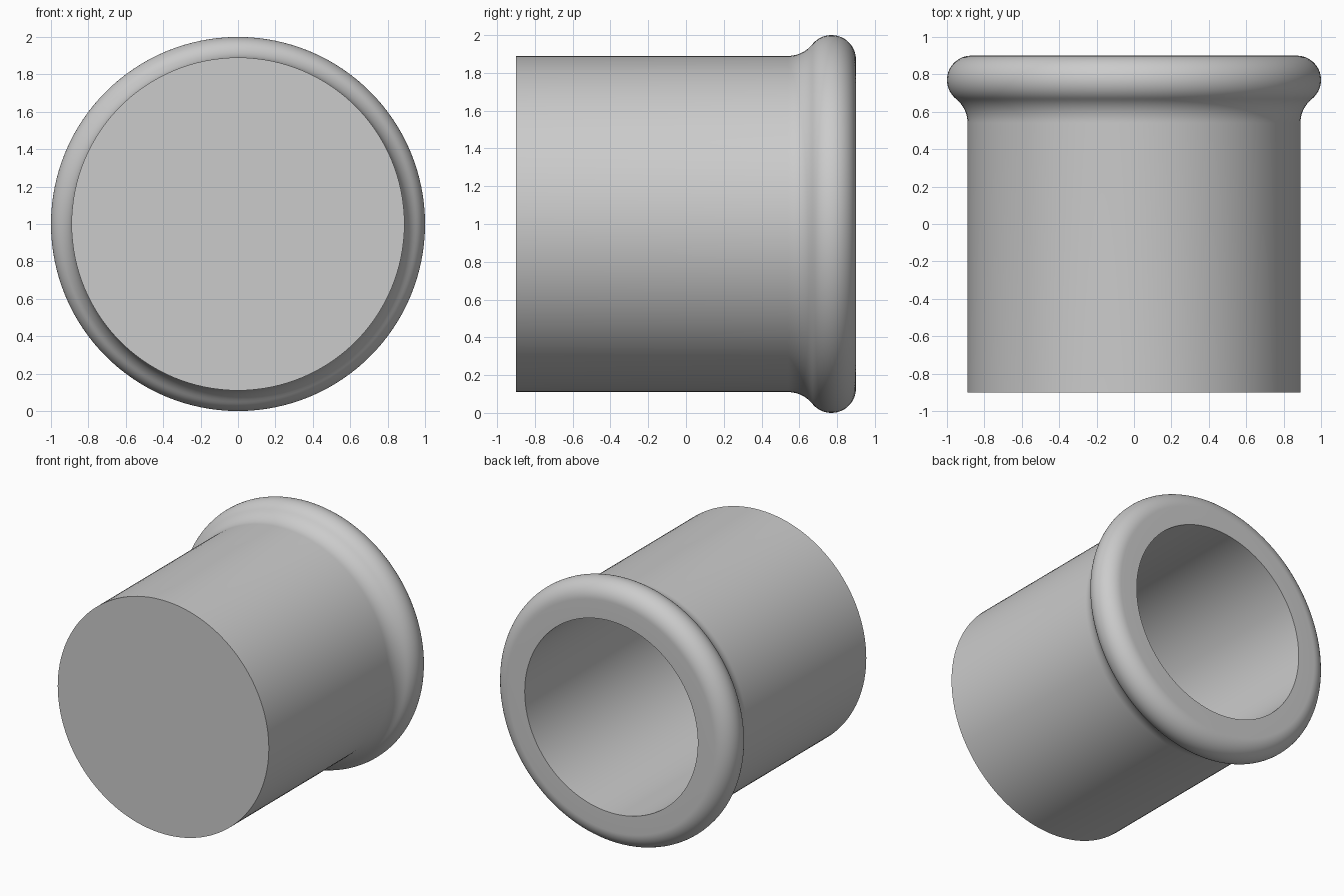
import bpy
import bmesh
from math import sin, cos, pi, hypot, atan2, radians
from mathutils import Vector

cube = bpy.data.objects.get("Cube")
if cube:
    bpy.data.objects.remove(cube, do_unlink=True)

SEGMENTS = 128
WALL_R, BORE_R = 0.89, 0.73          # outside and bore radii
FRONT, BACK = -0.9, 0.9              # ends along y
FLOOR = FRONT + WALL_R - BORE_R      # inside of the closed end
BEAD_R = 0.13
BEAD = (1 - BEAD_R, BACK - BEAD_R)   # bead centre as (radius, y)
FILLET_Y = 0.54                      # where the fillet leaves the wall


def arc(centre, radius, start, end, steps):
    """Points (radius, y) along an arc."""
    angles = [start + (end - start) * i / steps for i in range(steps + 1)]
    return [(centre[0] + radius * cos(a), centre[1] + radius * sin(a)) for a in angles]


# Fillet tangent to both the wall and the bead
step, rise = WALL_R - BEAD[0], BEAD[1] - FILLET_Y
fillet_r = (step**2 + rise**2 - BEAD_R**2) / (2 * (BEAD_R - step))
fillet = (WALL_R + fillet_r, FILLET_Y)
touch = atan2(fillet[1] - BEAD[1], fillet[0] - BEAD[0])

# Profile from the closed end, round the bead, to the bore floor
profile = [(0, FRONT), (WALL_R, FRONT)]
profile += arc(fillet, fillet_r, pi, pi + touch, 10)
profile += arc(BEAD, BEAD_R, touch, pi / 2, 24)[1:]
profile += [(BORE_R, BACK), (BORE_R, FLOOR), (0, FLOOR)]

# Revolve the profile about the y axis
bm = bmesh.new()
verts = [bm.verts.new((r, y, 0)) for r, y in profile]
edges = [bm.edges.new(pair) for pair in zip(verts, verts[1:])]
bmesh.ops.spin(bm, geom=verts + edges, cent=(0, 0, 0), axis=(0, 1, 0),
               angle=2 * pi, steps=SEGMENTS)
bmesh.ops.remove_doubles(bm, verts=bm.verts, dist=0.0001)
bmesh.ops.recalc_face_normals(bm, faces=bm.faces)
bmesh.ops.translate(bm, verts=bm.verts, vec=Vector((0, 0, 1)))

mesh = bpy.data.meshes.new("beaded_cup")
bm.to_mesh(mesh)
bm.free()
cup = bpy.data.objects.new("beaded_cup", mesh)
bpy.context.collection.objects.link(cup)

# Plain grey
grey = bpy.data.materials.new("plain_grey")
grey.use_nodes = True
colour = (0.6, 0.6, 0.6, 1)
grey.diffuse_color = colour
grey.node_tree.nodes["Principled BSDF"].inputs["Base Color"].default_value = colour
mesh.materials.append(grey)

# Smooth walls with crisp rims
bpy.ops.object.select_all(action='DESELECT')
cup.select_set(True)
bpy.context.view_layer.objects.active = cup
bpy.ops.object.shade_smooth_by_angle(angle=radians(30))
